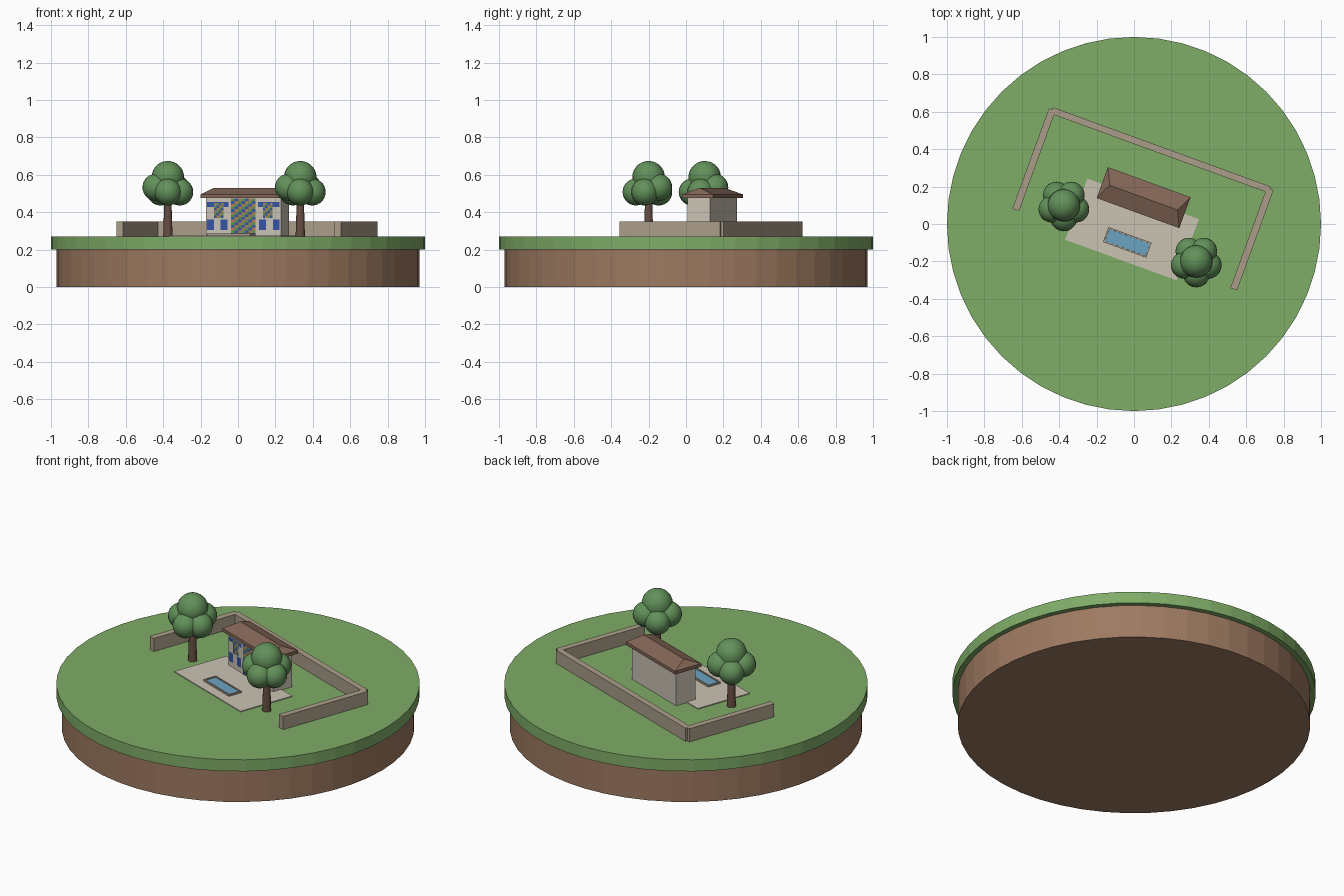
import bpy, bmesh, math
from mathutils import Matrix, Vector

if "Cube" in bpy.data.objects:
    bpy.data.objects.remove(bpy.data.objects["Cube"])

TURN = math.radians(-20)      # the homestead is turned on its island
GROUND = 0.27


def material(name, rgb):
    lin = [(c / 255 / 12.92) if c < 11 else ((c / 255 + 0.055) / 1.055) ** 2.4 for c in rgb]
    m = bpy.data.materials.new(name)
    m.use_nodes = True
    m.diffuse_color = (*lin, 1)
    m.node_tree.nodes["Principled BSDF"].inputs["Base Color"].default_value = (*lin, 1)
    return m


GRASS = material("grass green", (127, 172, 103))
SOIL = material("soil brown", (158, 122, 97))
LEAF = material("leaf green", (98, 145, 90))
BARK = material("bark brown", (103, 78, 67))
STONE = material("garden wall stone", (171, 158, 138))
CREAM = material("cream plaster", (203, 195, 180))
WATER = material("pool water blue", (108, 164, 194))
ROOF = material("roof brown", (132, 103, 87))
BLUE = material("tile blue", (52, 84, 165))
OCHRE = material("tile ochre", (172, 128, 80))


def finish(name, bm, mats, turn=0.0, smooth=False):
    me = bpy.data.meshes.new(name)
    bm.to_mesh(me)
    bm.free()
    for m in mats:
        me.materials.append(m)
    ob = bpy.data.objects.new(name, me)
    bpy.context.collection.objects.link(ob)
    ob.rotation_euler.z = turn
    if smooth:
        bpy.ops.object.select_all(action="DESELECT")
        ob.select_set(True)
        bpy.context.view_layer.objects.active = ob
        bpy.ops.object.shade_smooth_by_angle(angle=math.radians(40))
    return ob


def box_mesh(x0, x1, y0, y1, z0, z1):
    bm = bmesh.new()
    mid = Vector((x0 + x1, y0 + y1, z0 + z1)) / 2
    bmesh.ops.create_cube(bm, size=1, matrix=Matrix.Translation(mid)
                          @ Matrix.Diagonal((x1 - x0, y1 - y0, z1 - z0, 1)))
    return bm


def box(name, mat, *bounds):
    return finish(name, box_mesh(*bounds), [mat], TURN)


def cone(name, mat, r0, r1, z0, z1, sides, at=(0, 0), smooth=False):
    bm = bmesh.new()
    bmesh.ops.create_cone(bm, cap_ends=True, segments=sides, radius1=r0, radius2=r1, depth=z1 - z0,
                          matrix=Matrix.Translation((*at, (z0 + z1) / 2)))
    return finish(name, bm, [mat], 0, smooth)


# Round island
cone("soil_base", SOIL, 0.97, 0.97, 0, 0.2, 48)
cone("grass_top", GRASS, 1, 1, 0.2, GROUND, 48)

# Garden wall on three sides
box("garden_wall_back", STONE, -0.62, 0.62, 0.402, 0.438, GROUND, 0.35)
for side, x in (("right", -0.62), ("left", 0.62)):
    box("garden_wall_" + side, STONE, x - 0.019, x + 0.019, -0.145, 0.425, GROUND, 0.35)

# Patio and pool with a raised rim
box("patio", CREAM, -0.317, 0.317, -0.205, 0.143, GROUND, 0.275)
bm = box_mesh(-0.123, 0.123, -0.147, -0.062, 0.272, 0.285)
bm.faces.ensure_lookup_table()
top = max(bm.faces, key=lambda f: f.calc_center_median().z)
bmesh.ops.inset_region(bm, faces=[top], thickness=0.011)
bmesh.ops.inset_region(bm, faces=[top], thickness=0.0005, depth=-0.005)
top.material_index = 1
finish("pool", bm, [STONE, WATER], TURN)

# House body
HOUSE_Y, HALF_L, HALF_D = 0.15, 0.212, 0.064
FRONT = HOUSE_Y - HALF_D
box("house_walls", CREAM, -HALF_L, HALF_L, FRONT, HOUSE_Y + HALF_D, GROUND, 0.48)

# Hipped roof: eave slab, its top drawn up into a ridge
box("roof_eave", ROOF, -0.235, 0.235, HOUSE_Y - 0.088, HOUSE_Y + 0.088, 0.475, 0.495)
bm = box_mesh(-0.235, 0.235, HOUSE_Y - 0.088, HOUSE_Y + 0.088, 0.495, 0.53)
for v in bm.verts:
    if v.co.z > 0.51:
        v.co.x *= 0.82
        v.co.y = HOUSE_Y
bmesh.ops.remove_doubles(bm, verts=bm.verts, dist=0.001)
finish("roof_hips", bm, [ROOF], TURN)


# Tiled facade panels, coloured by row and column
def tiles(name, x0, x1, z0, z1, cols, rows, rule, lift=0.003):
    bm = bmesh.new()
    place = (Matrix.Translation(((x0 + x1) / 2, FRONT - lift, (z0 + z1) / 2))
             @ Matrix.Rotation(math.pi / 2, 4, "X")
             @ Matrix.Diagonal(((x1 - x0) / 2, (z1 - z0) / 2, 1, 1)))
    bmesh.ops.create_grid(bm, x_segments=cols, y_segments=rows, size=1, matrix=place)
    for f in bm.faces:
        c = f.calc_center_median()
        i = int((c.x - x0) / (x1 - x0) * cols)
        j = int((c.z - z0) / (z1 - z0) * rows)
        f.material_index = rule(i, j)
    finish(name, bm, [BLUE, OCHRE, LEAF], TURN)


def mosaic(i, j):
    return (i + 2 * j) % 3


def plain(i, j):
    return 0


tiles("door_mosaic", -0.07, 0.07, 0.275, 0.473, 7, 14, mosaic)
for side, s in (("right", -1), ("left", 1)):
    def span(a, b):
        return sorted((s * a, s * b))
    tiles("window_band_" + side, *span(0.085, 0.207), 0.428, 0.454, 1, 1, plain)
    tiles("window_mosaic_" + side, *span(0.112, 0.166), 0.369, 0.45, 4, 6, mosaic, 0.005)
    tiles("inner_tile_" + side, *span(0.09, 0.13), 0.305, 0.362, 1, 1, plain)
    tiles("outer_tile_" + side, *span(0.168, 0.207), 0.305, 0.362, 1, 1, plain)


# Trees: tapered trunk, a crown and a ring of five lobes
def tree(side, x, y):
    cone("tree_trunk_" + side, BARK, 0.025, 0.018, GROUND, 0.5, 12, (x, y), True)
    bm = bmesh.new()
    balls = [(0, 0, 0.587, 0.087)]
    for k in range(5):
        a = math.radians(-18 + 72 * k)
        balls.append((0.067 * math.cos(a), 0.067 * math.sin(a), 0.508 + 0.025 * (k % 2), 0.072))
    for bx, by, bz, r in balls:
        bmesh.ops.create_uvsphere(bm, u_segments=20, v_segments=14, radius=r,
                                  matrix=Matrix.Translation((x + bx, y + by, bz)))
    finish("tree_crown_" + side, bm, [LEAF], 0, True)


tree("right", -0.375, 0.1)
tree("left", 0.333, -0.2)
